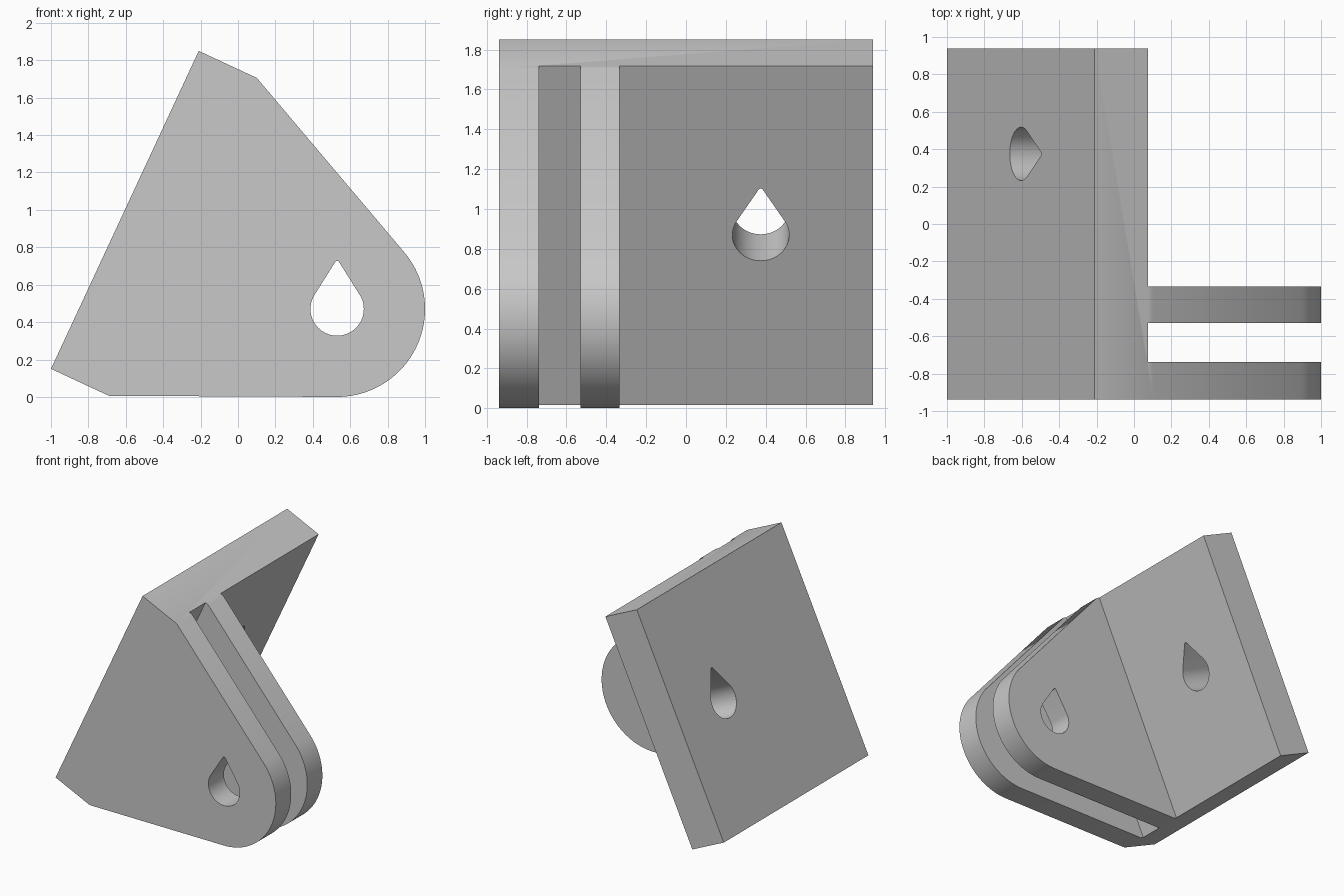
import bpy
import bmesh
from math import sin, cos, acos, radians, pi
from mathutils import Vector

cube = bpy.data.objects.get("Cube")
if cube:
    bpy.data.objects.remove(cube, do_unlink=True)

grey = bpy.data.materials.new("plain grey")
colour = (0.58, 0.58, 0.58, 1)
grey.use_nodes = True
grey.diffuse_color = colour
grey.node_tree.nodes["Principled BSDF"].inputs["Base Color"].default_value = colour


def prism(name, points, start, along):
    """Closed 3D outline, shifted by start and extruded by along."""
    bm = bmesh.new()
    face = bm.faces.new([bm.verts.new(p + start) for p in points])
    extruded = bmesh.ops.extrude_face_region(bm, geom=[face], use_keep_orig=True)
    moved = [g for g in extruded["geom"] if isinstance(g, bmesh.types.BMVert)]
    bmesh.ops.translate(bm, verts=moved, vec=along)
    bmesh.ops.recalc_face_normals(bm, faces=bm.faces)
    mesh = bpy.data.meshes.new(name)
    bm.to_mesh(mesh)
    bm.free()
    mesh.materials.append(grey)
    obj = bpy.data.objects.new(name, mesh)
    bpy.context.collection.objects.link(obj)
    return obj


def arc(centre, radius, start, end, steps, u, v):
    angles = [start + (end - start) * i / steps for i in range(steps + 1)]
    return [centre + radius * (u * cos(a) + v * sin(a)) for a in angles]


def teardrop(centre, u, v, radius=0.1425, tip=0.012, rise=0.245):
    """Round hole with a narrow rounded tip pointing along v."""
    spread = acos((radius - tip) / rise)
    low = arc(centre, radius, pi / 2 + spread, 2.5 * pi - spread, 48, u, v)
    high = arc(centre + v * rise, tip, pi / 2 - spread, pi / 2 + spread, 8, u, v)
    return low + high


X, Y, Z = Vector((1, 0, 0)), Vector((0, 1, 0)), Vector((0, 0, 1))
half_width = 0.938

# Side profile: sloping plate, straight flanks and a rounded nose
foot, crest = Vector((-1, 0, 0.15)), Vector((-0.21, 0, 1.85))
slope = (crest - foot).normalized()
inward = Vector((slope.z, 0, -slope.x))
edge = 0.342
pivot = Vector((0.53, 0, 0.47))
nose = arc(pivot, 0.47, radians(-90), radians(40.4), 48, X, Z)
profile = [crest, foot, foot + inward * edge] + nose + [crest + inward * edge]
bracket = prism("bracket", profile, -Y * half_width, Y * half_width * 2)

# Space cut away in front of the plate, leaving two lugs
inner = foot + inward * 0.315
space = [inner - slope, inner + slope * 3, inner + slope * 3 + inward * 3, inner - slope + inward * 3]
cutters = [
    prism("lug_slot", space, Y * -0.738, Y * 0.208),
    prism("open_side", space, Y * -0.334, Y * 2),
    prism("pin_hole", teardrop(pivot, X, Z), -Y * 1.2, Y * 1.1),
]

# Mounting hole square to the plate
mount = Vector((-0.604, 0.375, 1.002))
cutters.append(prism("mounting_hole", teardrop(mount, Y, slope), inward * -0.2, inward * 0.8))

for cutter in cutters:
    cutter.hide_render = True
    mod = bracket.modifiers.new(cutter.name, "BOOLEAN")
    mod.operation = "DIFFERENCE"
    mod.solver = "EXACT"
    mod.object = cutter

# Bake the cuts and remove the helpers
bpy.context.view_layer.update()
evaluated = bracket.evaluated_get(bpy.context.evaluated_depsgraph_get())
finished = bpy.data.meshes.new_from_object(evaluated)
bracket.modifiers.clear()
bracket.data = finished
for cutter in cutters:
    bpy.data.objects.remove(cutter, do_unlink=True)

bpy.ops.object.select_all(action="DESELECT")
bracket.select_set(True)
bpy.context.view_layer.objects.active = bracket
bpy.ops.object.shade_smooth_by_angle(angle=radians(25))
